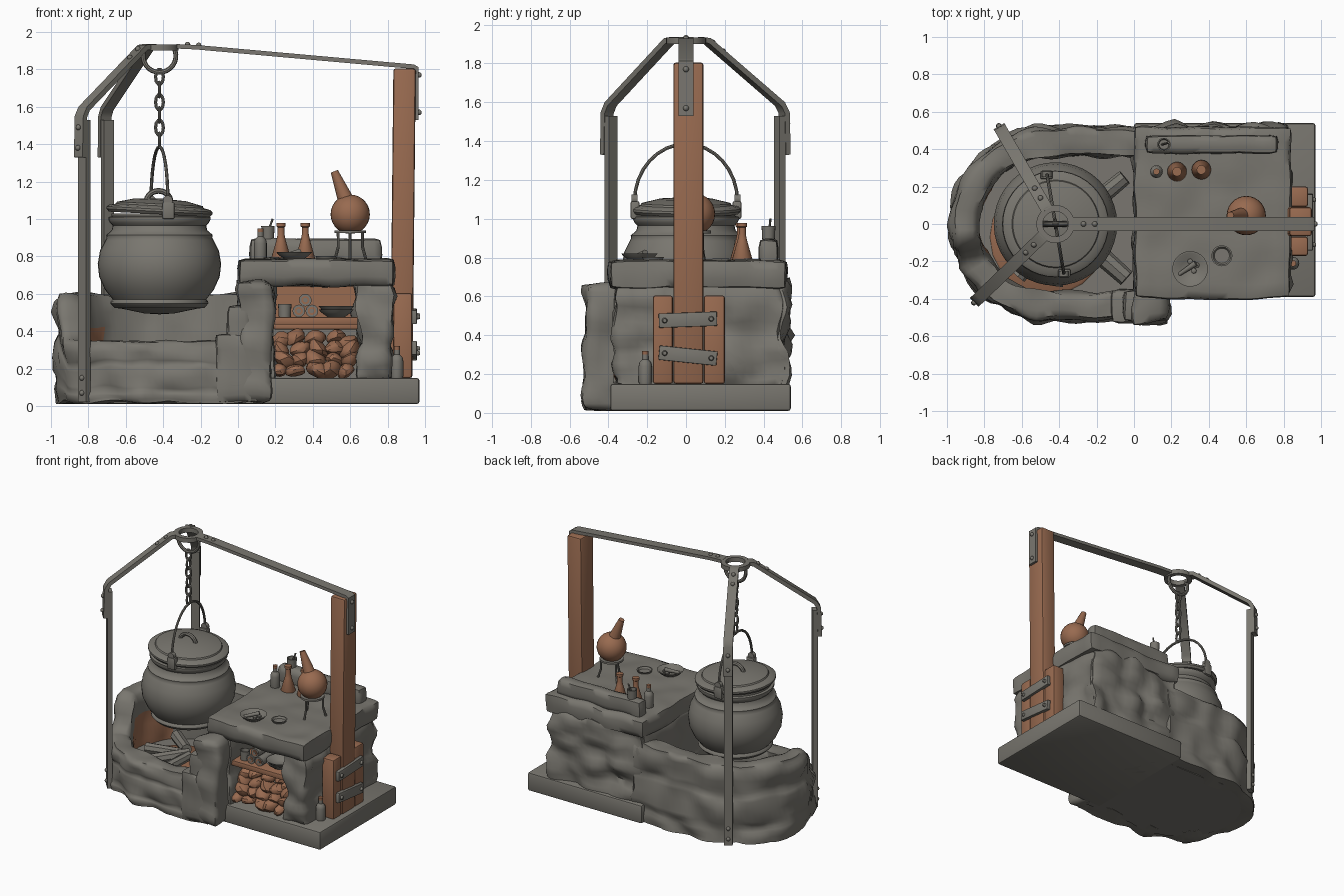
import bpy, bmesh, math, random
from mathutils import Vector, Matrix, noise

if "Cube" in bpy.data.objects:
    bpy.data.objects.remove(bpy.data.objects["Cube"])

random.seed(4)


def material(name, rgb):
    m = bpy.data.materials.new(name)
    m.diffuse_color = (*rgb, 1)
    m.use_nodes = True
    m.node_tree.nodes["Principled BSDF"].inputs["Base Color"].default_value = m.diffuse_color
    return m


GREY = material("weathered_grey", (0.192, 0.183, 0.16))
BROWN = material("warm_brown", (0.315, 0.145, 0.08))


def finish(name, bm, mats, angle=40):
    bmesh.ops.recalc_face_normals(bm, faces=bm.faces[:])
    me = bpy.data.meshes.new(name)
    bm.to_mesh(me)
    bm.free()
    for m in mats if isinstance(mats, list) else [mats]:
        me.materials.append(m)
    me.shade_smooth()
    me.set_sharp_from_angle(angle=math.radians(angle))
    ob = bpy.data.objects.new(name, me)
    bpy.context.collection.objects.link(ob)
    return ob


def roughen(bm, amp, freq=6.0, stones=0.0):
    """Noise wobble plus rounded field stones pushed out along the normals."""
    bmesh.ops.recalc_face_normals(bm, faces=bm.faces[:])
    bm.normal_update()
    for v in bm.verts:
        n, co = v.normal.copy(), v.co.copy()
        v.co += noise.noise_vector(co * freq) * amp
        if stones and abs(n.z) < 0.8:
            d = noise.voronoi(Vector((co.x * 4.5, co.y * 4.5, co.z * 7)))[0][0]
            v.co += n * (0.42 - d) * stones
        v.co.z = max(v.co.z, 0.01)


def box(name, x, y, z, mat, bevel=0.006, rough=0, stones=0.0, rot=None):
    """Box from (min, max) pairs; rough > 0 turns it into worn stone."""
    bm = bmesh.new()
    lo, hi = Vector((x[0], y[0], z[0])), Vector((x[1], y[1], z[1]))
    bmesh.ops.create_cube(bm, size=1, matrix=Matrix.Translation((lo + hi) / 2) @ Matrix.Diagonal((*(hi - lo), 1)))
    if rough:
        for ax in range(3):
            n = max(3, round((hi[ax] - lo[ax]) / 0.042))
            no = Vector([float(i == ax) for i in range(3)])
            for k in range(1, n):
                co = lo.lerp(hi, k / n)
                bmesh.ops.bisect_plane(bm, geom=bm.verts[:] + bm.edges[:] + bm.faces[:], plane_co=co, plane_no=no)
        for _ in range(2):
            bmesh.ops.smooth_vert(bm, verts=bm.verts[:], factor=0.5, use_axis_x=True, use_axis_y=True, use_axis_z=True)
        roughen(bm, rough, 6, stones)
    elif bevel:
        bmesh.ops.bevel(bm, geom=bm.edges[:], offset=bevel, segments=2, affect='EDGES', profile=0.5)
    if rot:
        bmesh.ops.rotate(bm, cent=(lo + hi) / 2, matrix=Matrix.Rotation(math.radians(rot[0]), 3, rot[1]), verts=bm.verts[:])
    return finish(name, bm, mat, 60 if rough else 40)


def lathe(name, loc, profile, mat, seg=28):
    bm = bmesh.new()
    vs = [bm.verts.new((loc[0] + r, loc[1], loc[2] + z)) for r, z in profile]
    es = [bm.edges.new(p) for p in zip(vs, vs[1:])]
    bmesh.ops.spin(bm, geom=vs + es, cent=loc, axis=(0, 0, 1), angle=math.tau, steps=seg)
    bmesh.ops.remove_doubles(bm, verts=bm.verts[:], dist=1e-4)
    return finish(name, bm, mat)


def rod(name, a, b, r1, r2, mat, seg=12):
    a, b = Vector(a), Vector(b)
    m = Matrix.Translation((a + b) / 2) @ (b - a).to_track_quat('Z', 'Y').to_matrix().to_4x4()
    bm = bmesh.new()
    bmesh.ops.create_cone(bm, cap_ends=True, segments=seg, radius1=r1, radius2=r2, depth=(b - a).length, matrix=m)
    return finish(name, bm, mat)


def tube(name, pts, r, mat, cyclic=False):
    cu = bpy.data.curves.new(name, 'CURVE')
    cu.dimensions, cu.bevel_depth, cu.bevel_resolution, cu.use_fill_caps = '3D', r, 2, True
    sp = cu.splines.new('POLY')
    sp.points.add(len(pts) - 1)
    for p, c in zip(sp.points, pts):
        p.co = (*c, 1)
    sp.use_cyclic_u = cyclic
    ob = bpy.data.objects.new(name + "_curve", cu)
    bpy.context.collection.objects.link(ob)
    me = bpy.data.meshes.new_from_object(ob.evaluated_get(bpy.context.evaluated_depsgraph_get()))
    bpy.data.objects.remove(ob)
    bm = bmesh.new()
    bm.from_mesh(me)
    return finish(name, bm, mat)


def strap(name, deg, pts, width, thick, rivets):
    """Flat bar bent in the (radius, height) plane around the crown ring."""
    d = Vector((math.cos(math.radians(deg)), math.sin(math.radians(deg)), 0))
    side = Vector((-d.y, d.x, 0))
    at = lambda r, z, s=0: Vector((-0.42, 0, z)) + d * r + side * s
    P = [Vector(p) for p in pts]
    nrm = [Vector((-(b - a).y, (b - a).x)).normalized() for a, b in zip(P, P[1:])]
    inner = []
    for i, p in enumerate(P):
        n0, n1 = nrm[max(i - 1, 0)], nrm[min(i, len(nrm) - 1)]
        inner.append(p - (n0 + n1) * thick / (1 + n0.dot(n1)))
    bm = bmesh.new()
    rows = [[bm.verts.new(at(*q, s)) for q, s in ((p, -width / 2), (p, width / 2), (i, width / 2), (i, -width / 2))]
            for p, i in zip(P, inner)]
    for a, b in zip(rows, rows[1:]):
        for k in range(4):
            bm.faces.new((a[k], a[(k + 1) % 4], b[(k + 1) % 4], b[k]))
    bm.faces.new(rows[0])
    bm.faces.new(rows[-1])
    for r, z in rivets:
        bmesh.ops.create_uvsphere(bm, u_segments=10, v_segments=6, radius=0.015, matrix=Matrix.Translation(at(r, z)))
    return finish(name, bm, GREY, 35)


# Curved fire pit wall: high at the back, low at the front
path = [(0.1 - 0.069 * i, 0.44, 0, 1, 0.585) for i in range(8)]
for i in range(21):
    a = math.pi / 2 + math.pi * i / 20
    h = 0.585 if i < 12 else 0.46 if i < 13 else 0.335
    path.append((-0.45 + 0.455 * math.cos(a), 0.44 * math.sin(a), math.cos(a), math.sin(a), h))
path += [(-0.381 + 0.069 * i, -0.44, 0, -1, 0.335) for i in range(8)]
section = [(-0.08, 0), (-0.08, .35), (-0.08, .7), (-0.07, 1), (0, 1.01), (0.055, 1), (0.075, .93),
           (0.075, .72), (0.065, .64), (0.08, .56), (0.085, .3), (0.075, .2), (0.085, .12), (0.075, 0)]
bm = bmesh.new()
rows = [[bm.verts.new((x + nx * o, y + ny * o, 0.01 + h * f)) for o, f in section] for x, y, nx, ny, h in path]
for i, (a, b) in enumerate(zip(rows, rows[1:])):
    for k in range(len(section)):
        j = (k + 1) % len(section)
        f = bm.faces.new((a[k], a[j], b[j], b[k]))
        f.material_index = int(k < 2 and 13 <= i <= 20)  # scorched inner face
bm.faces.new(rows[0])
bm.faces.new(rows[-1])
bmesh.ops.subdivide_edges(bm, edges=bm.edges[:], cuts=1, use_grid_fill=True)
roughen(bm, 0.022, 6, 0.05)
finish("pit_wall", bm, [GREY, BROWN], 60)

# Pit floor, embers and logs
lathe("pit_floor_round", (-0.45, 0, 0), [(0, .012), (.44, .012), (.44, .17), (0, .17)], GREY)
box("pit_floor", (-0.45, 0.1), (-0.42, 0.42), (0.012, 0.17), GREY, 0)
lathe("ember_bed", (-0.46, -0.07, 0.17), [(0, 0), (.31, 0), (.3, .008), (0, .008)], BROWN, 20)
for x0, y0, x1, y1, r in ((-.28, .06, -.05, .25, .05), (-.3, -.06, -.04, -.29, .055), (-.62, -.28, -.4, -.02, .045),
                          (-.42, -.33, -.38, -.05, .04), (-.66, .2, -.45, .02, .045), (-.72, -.08, -.42, -.04, .04)):
    rod("pit_log", (x0, y0, 0.23), (x1, y1, 0.25), r, r * 0.85, GREY, 8)

# Stone hearth
box("base_slab", (0.0, 0.97), (-0.39, 0.54), (0.01, 0.15), GREY, 0.014)
box("left_pier", (0.0, 0.2), (-0.38, 0.5), (0.02, 0.68), GREY, rough=0.025, stones=0.05)
box("right_pier", (0.625, 0.825), (-0.37, 0.5), (0.13, 0.68), GREY, rough=0.025, stones=0.07)
box("back_wall", (0.01, 0.82), (0.05, 0.52), (0.1, 0.68), GREY, rough=0.03, stones=0.09)
box("table_top", (0.0, 0.84), (-0.4, 0.52), (0.64, 0.785), GREY, rough=0.014)
box("back_ledge", (0.06, 0.77), (0.375, 0.475), (0.76, 0.895), GREY, rough=0.008)
box("front_pillar", (0.0, 0.18), (-0.53, -0.33), (0.01, 0.665), GREY, rough=0.025, stones=0.04)
box("step_low", (-0.12, 0.08), (-0.53, -0.35), (0.01, 0.385), GREY, rough=0.015)
box("step_high", (-0.06, 0.08), (-0.52, -0.35), (0.01, 0.535), GREY, rough=0.012)

# Niche with shelf and firewood
box("niche_back", (0.19, 0.64), (0.0, 0.02), (0.45, 0.66), BROWN, 0)
box("niche_back_low", (0.19, 0.64), (0.0, 0.02), (0.15, 0.45), GREY, 0)
box("niche_beam", (0.19, 0.64), (-0.2, -0.17), (0.41, 0.44), BROWN)
box("shelf", (0.18, 0.64), (-0.34, 0.02), (0.435, 0.475), BROWN)
for row in range(4):
    for col in range(5):
        x = 0.23 + 0.09 * col + random.uniform(-.02, .02)
        z = 0.19 + 0.058 * row - (0.03 if col in (0, 4) and row == 3 else 0)
        bm = bmesh.new()
        bmesh.ops.create_icosphere(bm, subdivisions=2, radius=random.uniform(.045, .058))
        bmesh.ops.scale(bm, vec=(1.15, 1.3, 0.8), verts=bm.verts[:])
        bmesh.ops.rotate(bm, matrix=Matrix.Rotation(random.uniform(-1, 1), 3, 'Y'), verts=bm.verts[:])
        bmesh.ops.translate(bm, vec=(x, -0.3 + 0.03 * row, z), verts=bm.verts[:])
        roughen(bm, 0.016, 14)
        finish("firewood_chunk", bm, BROWN, 28)
for x, z in ((0.325, 0.508), (0.395, 0.508), (0.36, 0.566)):
    rod("scroll", (x, -0.31, z), (x, -0.08, z), 0.034, 0.034, GREY)
    rod("scroll_end", (x, -0.315, z), (x, -0.31, z), 0.022, 0.022, BROWN)
    rod("scroll_core", (x, -0.318, z), (x, -0.315, z), 0.012, 0.012, GREY)
CUP = [(0, 0), (.032, 0), (.036, .07), (.029, .07), (.026, .012), (0, .012)]
BOWL = [(0, 0), (.045, 0), (.08, .025), (.095, .042), (.085, .042), (.05, .014), (0, .012)]
lathe("shelf_cup", (0.25, -0.27, 0.475), CUP, GREY, 16)
for z in (0.475, 0.492):
    lathe("shelf_bowl", (0.525, -0.24, z), BOWL, GREY)

# Cauldron with lid, lugs and bail
C = (-0.42, 0, 0)
lathe("cauldron", C, [(0, .49), (.08, .495), (.2, .52), (.24, .525), (.262, .548), (.26, .56), (.25, .57), (.29, .62),
      (.322, .69), (.33, .76), (.318, .83), (.29, .885), (.282, .9), (.285, .915), (.272, .925), (.255, .94),
      (.25, .965), (.265, .98), (.272, .995), (.272, 1.01), (.255, 1.015), (.255, 1.03), (0, 1.03)], GREY, 40)
lid = lathe("cauldron_lid", (0, 0, 0), [(0, -.015), (.27, -.015), (.283, 0), (.283, .012), (.27, .022), (.235, .03),
            (.23, .04), (.14, .062), (0, .07)], GREY, 40)
lid.location, lid.rotation_euler = (-0.42, 0, 1.04), (0, math.radians(3), 0)
arc = [math.pi * i / 16 for i in range(17)]
tube("lid_handle", [(-0.425 + .065 * math.cos(t), 0, 1.09 + .06 * math.sin(t)) for t in arc], 0.015, GREY)
tube("bail", [(-0.42 + .045 * math.cos(t), -.265 * math.cos(t), 1.09 + .295 * math.sin(t)) for t in arc], 0.009, GREY)
for s in (-1, 1):
    box("lug", sorted((-0.42 - .08 * s, -0.42 - .015 * s)), sorted((.24 * s, .285 * s)), (1.0, 1.09), GREY, 0.008)
    rod("lug_eye", (-0.42 - .045 * s, .25 * s, 1.1), (-0.42 - .045 * s, .28 * s, 1.1), 0.026, 0.026, GREY)

# Chain and crown rings
for i in range(6):
    z = 1.42 + 0.068 * i
    pts = []
    for k in range(10):
        u, w = .021 * math.cos(math.tau * k / 10), .042 * math.sin(math.tau * k / 10)
        pts.append((-0.42 + (u if i % 2 else 0), 0 if i % 2 else u, z + w))
    tube("chain_link", pts, 0.0085, GREY, True)
hang = [math.radians(148 + 244 * i / 18) for i in range(19)]
tube("hanging_ring", [(-0.42 + .088 * math.cos(t), 0, 1.872 + .088 * math.sin(t)) for t in hang], 0.013, GREY)
lathe("crown_ring", C, [(.068, 1.9), (.102, 1.9), (.102, 1.934), (.068, 1.934), (.068, 1.9)], GREY)

# Iron frame
for n, deg in (("front", 224), ("back", 120)):
    strap(n + "_strap", deg, [(.09, 1.935), (.13, 1.93), (.57, 1.6), (.598, 1.55), (.604, 1.33)], .066, .028,
          [(.603, 1.49), (.606, 1.38), (.16, 1.908), (.22, 1.863)])
    strap(n + "_leg", deg, [(.575, 1.53), (.575, .02)], .06, .035, [(.576, .07), (.576, .15)])
strap("top_beam", 0, [(.09, 1.935), (.2, 1.93), (1.36, 1.826), (1.386, 1.812), (1.386, 1.53)], .075, .024,
      [(.15, 1.932), (.21, 1.928), (1.388, 1.77), (1.388, 1.57)])

# Wooden post with braces and iron bands
box("wooden_post", (0.822, 0.942), (-0.065, 0.09), (0.15, 1.805), BROWN, 0.014, rot=(0.6, 'Y'))
box("left_brace", (0.83, 0.93), (-0.17, -0.068), (0.15, 0.605), BROWN, 0.012)
box("right_brace", (0.83, 0.93), (0.092, 0.2), (0.15, 0.605), BROWN, 0.012)
for z, tilt in ((0.48, 2), (0.295, -6)):
    box("iron_band", (0.925, 0.956), (-0.14, 0.16), (z - .037, z + .037), GREY, 0.004, rot=(tilt, 'X'))
    for y in (-0.11, 0.13):
        h = z + (y - .01) * math.tan(math.radians(tilt))
        rod("band_rivet", (0.95, y, h), (0.972, y, h), 0.016, 0.01, GREY, 10)

# Glassware and tools on the table
BOTTLE = [(0, 0), (.032, 0), (.034, .01), (.034, .09), (.03, .11), (.016, .125), (.016, .15), (0, .15)]
FLASK = [(0, 0), (.048, 0), (.052, .012), (.024, .11), (.018, .14), (.018, .175), (.025, .18), (.025, .198), (0, .198)]
for x, y, z in ((0.12, 0.28, 0.78), (0.85, -0.21, 0.15)):
    lathe("bottle", (x, y, z), BOTTLE, GREY, 16)
    rod("cork", (x, y, z + .14), (x, y, z + .17), .015, .017, BROWN)
for x, y in ((0.23, 0.28), (0.36, 0.29)):
    lathe("flask", (x, y, 0.78), FLASK, BROWN, 20)
lathe("ledge_cup", (0.16, 0.425, 0.892), CUP, GREY, 16)
rod("stirrer", (0.15, 0.425, 0.9), (0.185, 0.435, 1.0), .006, .006, GREY, 8)
lathe("mortar_bowl", (0.3, -0.24, 0.78), BOWL, GREY)
rod("pestle", (0.24, -0.27, 0.8), (0.33, -0.21, 0.825), .01, .016, GREY)
for x, y in ((0.32, -0.25), (0.3, -0.2), (0.335, -0.22)):
    lathe("pebble", (x, y, 0.79), [(0, 0), (.015, .01), (.015, .02), (0, .03)], GREY, 8)
lathe("dish", (0.47, -0.17, 0.78), [(0, 0), (.045, 0), (.056, .022), (.048, .022), (.04, .008), (0, .008)], GREY)

# Round retort on a tripod
ball = [(.105 * math.sin(math.pi * i / 14), -.105 * math.cos(math.pi * i / 14)) for i in range(15)]
lathe("retort", (0.6, 0.045, 1.025), ball, BROWN)
rod("retort_spout", (0.585, 0.045, 1.08), (0.515, 0.045, 1.255), .046, .02, BROWN, 16)
lathe("tripod_ring", (0.6, 0.045, 0.925), [(.06, 0), (.084, 0), (.084, .014), (.06, .014), (.06, 0)], GREY)
for k in range(3):
    a = math.tau * k / 3 + 0.5
    c, s = math.cos(a), math.sin(a)
    tube("tripod_leg", [(0.6 + r * c, 0.045 + r * s, z) for r, z in ((.075, .93), (.075, .85), (.095, .785))], .008, GREY)
